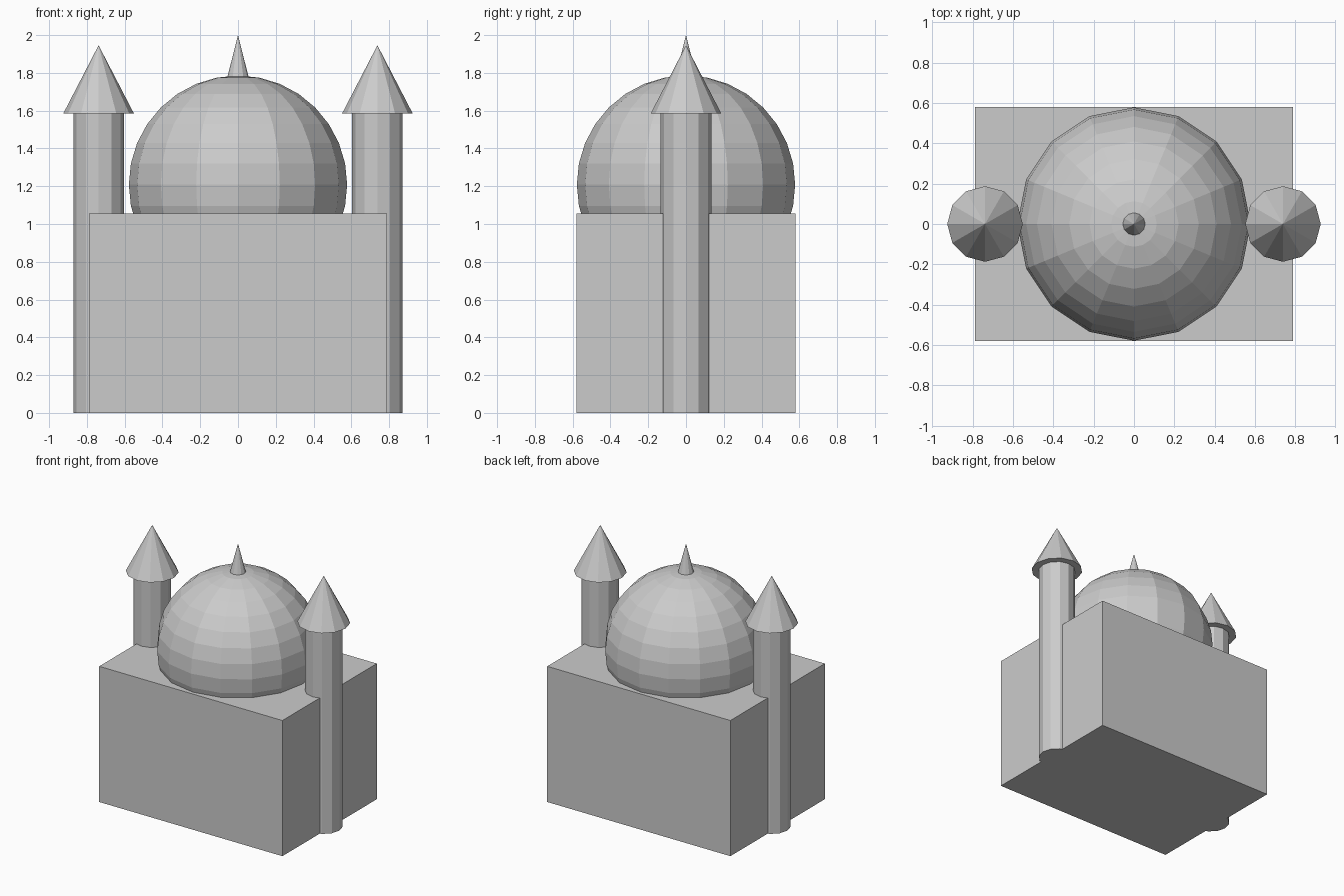
import bpy
from math import radians

if "Cube" in bpy.data.objects:
    bpy.data.objects.remove(bpy.data.objects["Cube"])


def cone(name, r1, r2, z0, z1, x=0.0, sides=12):
    """Flat-shaded upright cone or cylinder from z0 to z1."""
    bpy.ops.mesh.primitive_cone_add(vertices=sides, radius1=r1, radius2=r2,
                                    depth=z1 - z0, location=(x, 0, (z0 + z1) / 2))
    bpy.context.object.name = name


# Rectangular hall
bpy.ops.mesh.primitive_cube_add(size=1, location=(0, 0, 0.5275))
hall = bpy.context.object
hall.name = "hall"
hall.scale = (1.576, 1.16, 1.055)

# Dome, sunk into the hall roof
bpy.ops.mesh.primitive_uv_sphere_add(segments=16, ring_count=16, radius=0.578,
                                     location=(0, 0, 1.208))
bpy.context.object.name = "dome"

# Spike on top of the dome
cone("dome_spike", 0.057, 0, 1.775, 2.0)

# Side towers with pointed roofs
for side, x in (("left", -0.738), ("right", 0.738)):
    cone(f"{side}_tower", 0.134, 0.134, 0, 1.59, x)
    cone(f"{side}_tower_roof", 0.187, 0, 1.585, 1.946, x)
